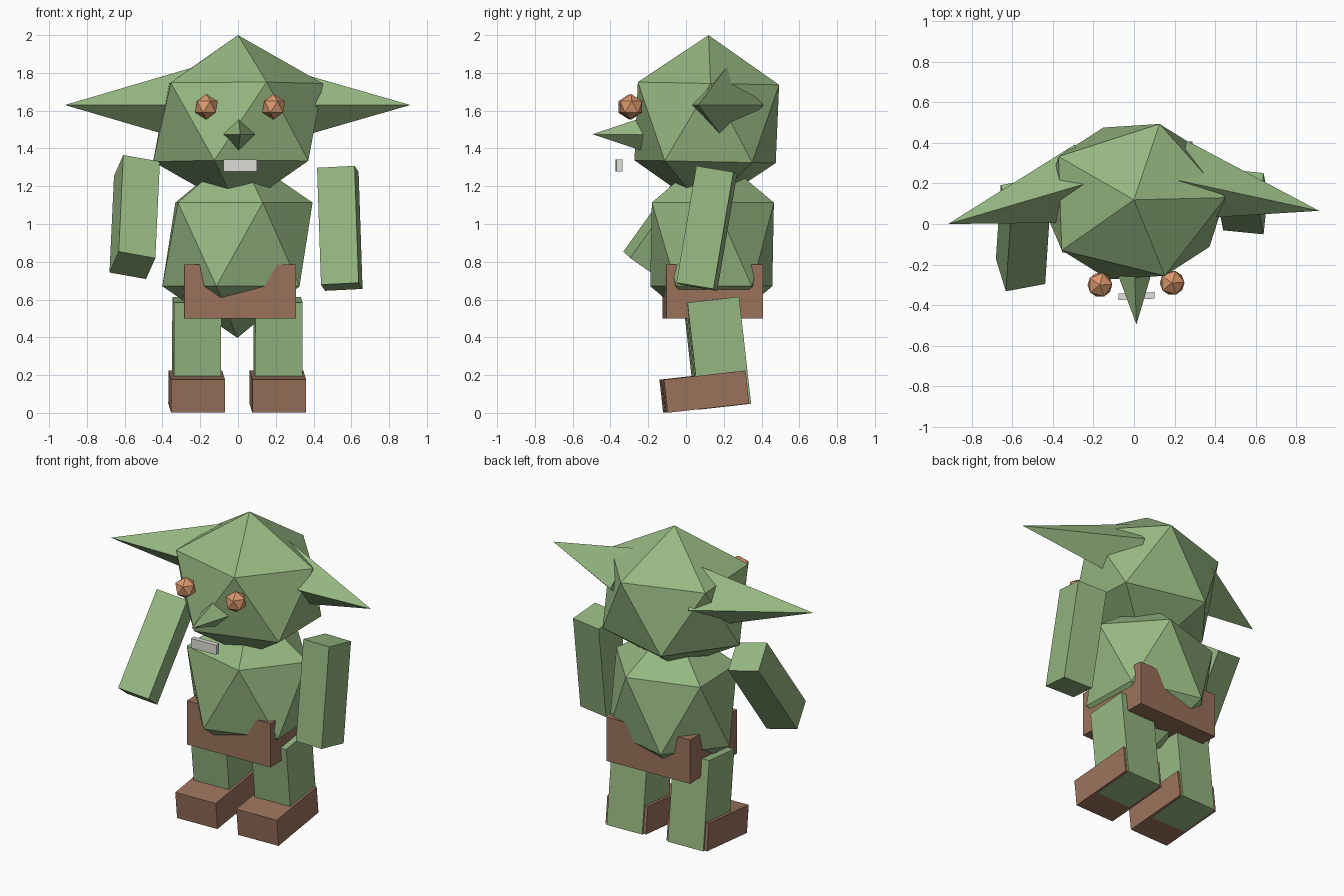
import bpy
import bmesh
import math
from mathutils import Matrix, Vector

if "Cube" in bpy.data.objects:
    bpy.data.objects.remove(bpy.data.objects["Cube"], do_unlink=True)


def material(name, colour):
    mat = bpy.data.materials.new(name)
    mat.use_nodes = True
    mat.diffuse_color = (*colour, 1)
    mat.node_tree.nodes["Principled BSDF"].inputs["Base Color"].default_value = (*colour, 1)
    return mat


GREEN = material("green_skin", (0.305, 0.479, 0.223))
BROWN = material("brown_leather", (0.328, 0.171, 0.107))
AMBER = material("amber_eye", (0.70, 0.314, 0.15))
IVORY = material("pale_teeth", (0.75, 0.737, 0.70))
TURN = math.radians(2)  # whole figure is turned slightly


def frame(up, side):
    """Rotation whose z axis is up and whose x axis leans to side."""
    z = Vector(up).normalized()
    y = z.cross(Vector(side)).normalized()
    return Matrix((y.cross(z), y, z)).transposed().to_4x4()


def turned(tilt=0):
    return Matrix.Rotation(TURN, 4, 'Z') @ Matrix.Rotation(tilt, 4, 'X')


def add(name, bm, mat, centre, rotation, size):
    mesh = bpy.data.meshes.new(name)
    bm.to_mesh(mesh)
    bm.free()
    mesh.materials.append(mat)
    obj = bpy.data.objects.new(name, mesh)
    bpy.context.collection.objects.link(obj)
    obj.matrix_world = Matrix.Translation(centre) @ rotation @ Matrix.Diagonal((*size, 1))
    return obj


def box(name, mat, centre, size, rotation):
    bm = bmesh.new()
    bmesh.ops.create_cube(bm, size=1)
    add(name, bm, mat, centre, rotation, size)


def ball(name, mat, centre, radii, rotation):
    bm = bmesh.new()
    bmesh.ops.create_icosphere(bm, subdivisions=1, radius=1)
    add(name, bm, mat, centre, rotation, radii)


def spike(name, mat, base, tip, radius):
    """Four-sided pyramid with one corner pointing up."""
    base, tip = Vector(base), Vector(tip)
    bm = bmesh.new()
    bmesh.ops.create_cone(bm, cap_ends=True, segments=4, radius1=1, radius2=0, depth=1)
    add(name, bm, mat, (base + tip) / 2, frame(tip - base, (0, 0, 1)),
        (radius, radius, (tip - base).length))


# Head and body
ball("head", GREEN, (0, 0.11, 1.537), (0.503, 0.44, 0.463), turned(-0.02))
ball("body", GREEN, (-0.003, 0.138, 0.892), (0.445, 0.38, 0.495), turned())

# Face
spike("nose", GREEN, (0, -0.15, 1.475), (0.012, -0.495, 1.475), 0.115)
box("teeth", IVORY, (0.012, -0.355, 1.31), (0.177, 0.032, 0.062), turned())
ball("right_eye", AMBER, (-0.168, -0.30, 1.62), (0.068,) * 3, turned())
ball("left_eye", AMBER, (0.188, -0.29, 1.62), (0.068,) * 3, turned())

# Ears
spike("left_ear", GREEN, (0.218, 0.215, 1.63), (0.912, 0.065, 1.63), 0.2)
spike("right_ear", GREEN, (-0.235, 0.2, 1.63), (-0.916, 0, 1.63), 0.2)

# Arms, the right one swung forward
ARM = (0.2, 0.2, 0.628)
box("right_arm", GREEN, (-0.547, -0.052, 1.037), ARM,
    frame((0.038, 0.579, 0.813), (0.19, 0.035, -0.034)))
box("left_arm", GREEN, (0.539, 0.11, 0.977), ARM,
    frame((-0.021, 0.106, 0.62), (0.2, -0.02, 0.01)))

# Shorts
box("shorts", BROWN, (0.003, 0.142, 0.642), (0.59, 0.51, 0.285), turned())

# Legs and boots, tipped with the heels raised
TIP = math.radians(6.4)
for label, side in (("left", 1), ("right", -1)):
    x, shift = side * 0.215 - 0.004, side * 0.007
    box(label + "_leg", GREEN, (x, 0.165 + shift, 0.316), (0.25, 0.275, 0.57), turned(TIP))
    box(label + "_boot", BROWN, (x, 0.097 + shift, 0.1125), (0.285, 0.435, 0.176), turned(TIP))
